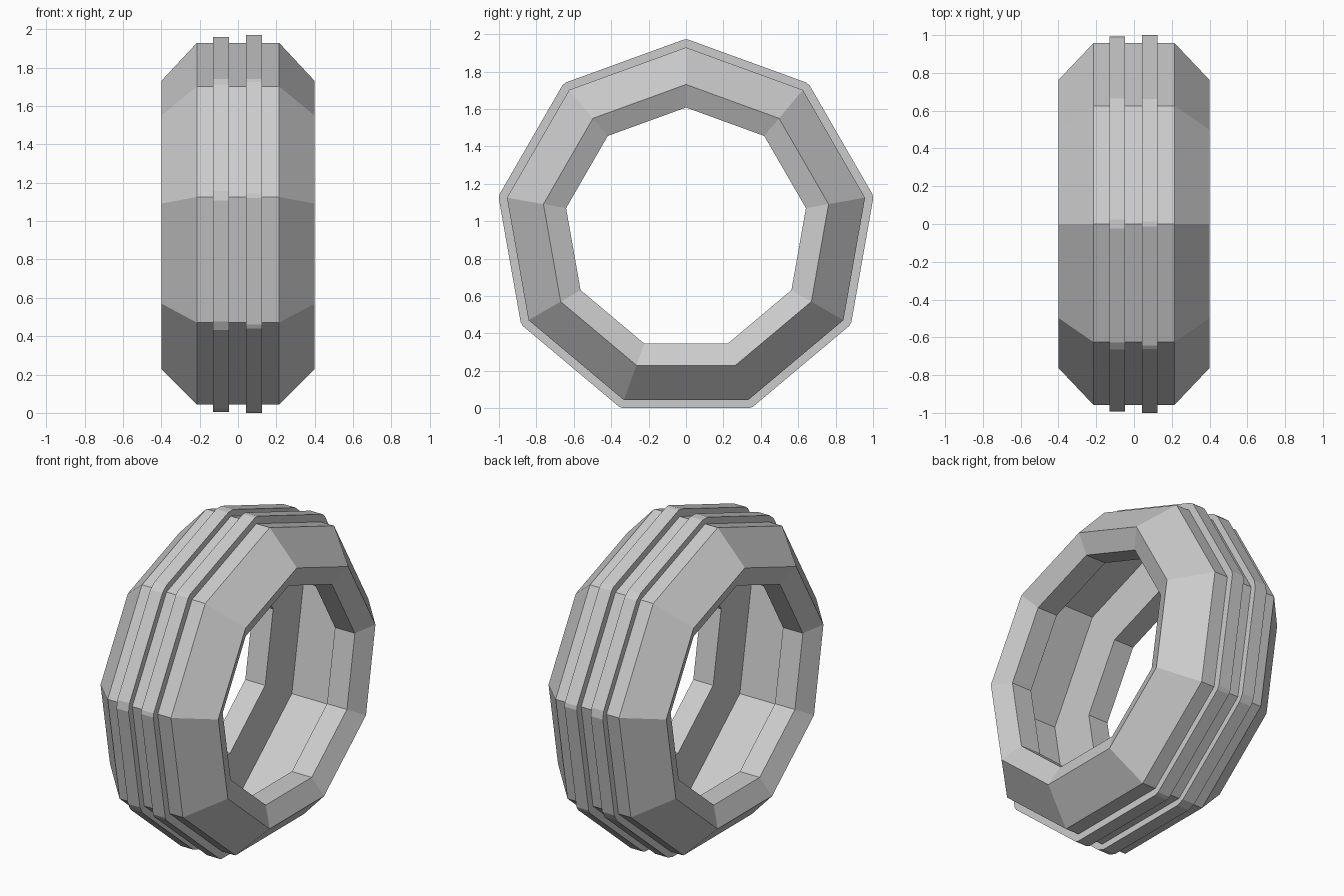
import bpy, bmesh
from math import sin, cos, tan, radians

if "Cube" in bpy.data.objects:
    bpy.data.objects.remove(bpy.data.objects["Cube"])

SIDES = 9
CENTRE_Z = 0.957
HALF = radians(180 / SIDES)


def ring_points(radius, h):
    """Nine-sided outline (y, z); h > 0 trims each corner to a flat of half-width h."""
    pts = []
    for k in range(SIDES):
        a = radians(90) + k * 2 * HALF
        rho = radius - h * tan(HALF)
        for t in ((-h, h) if h else (0,)):
            pts.append((rho * cos(a) - t * sin(a), rho * sin(a) + t * cos(a)))
    return pts


def lathe(name, profile, h=0.0):
    """Sweep a closed (x, radius) profile around the x axis."""
    bm = bmesh.new()
    rings = [[bm.verts.new((x, y, z + CENTRE_Z)) for y, z in ring_points(r, h)]
             for x, r in profile]
    n = len(rings[0])
    for i, a in enumerate(rings):
        b = rings[(i + 1) % len(rings)]
        for j in range(n):
            k = (j + 1) % n
            bm.faces.new((a[j], a[k], b[k], b[j]))
    bmesh.ops.recalc_face_normals(bm, faces=bm.faces)
    mesh = bpy.data.meshes.new(name)
    bm.to_mesh(mesh)
    bm.free()
    obj = bpy.data.objects.new(name, mesh)
    bpy.context.collection.objects.link(obj)
    return obj


# Hollow tyre body: tread, chamfered sidewall, sloped lip, bead and inner cavity
half = [(0.215, 0.972), (0.40, 0.774), (0.345, 0.651), (0.21, 0.651), (0.21, 0.95)]
lathe("tyre_body", half + [(-x, r) for x, r in reversed(half)])

# Two raised tread ribs with trimmed corners
for name, x0, x1, apothem, h in (("tread_rib_left", -0.13, -0.048, 0.952, 0.025),
                                 ("tread_rib_right", 0.042, 0.125, 0.957, 0.012)):
    outer = apothem / cos(HALF)
    inner = 0.96
    lathe(name, [(x0, inner), (x0, outer), (x1, outer), (x1, inner)], h)
